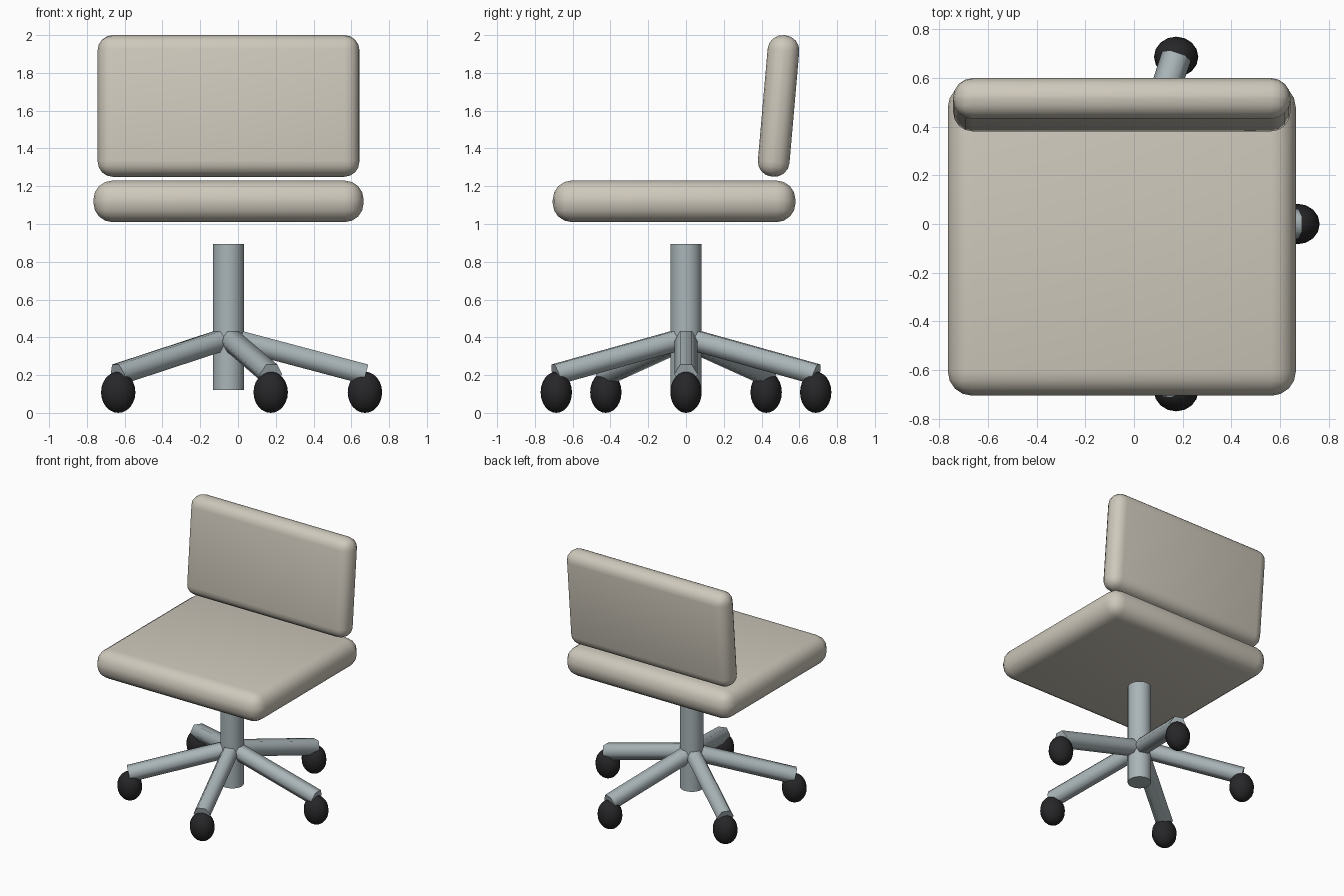
import bpy
from math import sin, cos, radians, pi
from mathutils import Matrix, Vector

if "Cube" in bpy.data.objects:
    bpy.data.objects.remove(bpy.data.objects["Cube"])

CX = -0.05  # swivel axis


def material(name, rgb):
    m = bpy.data.materials.new(name)
    m.diffuse_color = (*rgb, 1)
    m.use_nodes = True
    m.node_tree.nodes["Principled BSDF"].inputs["Base Color"].default_value = m.diffuse_color
    return m


FABRIC = material("fabric", (0.62, 0.58, 0.50))
METAL = material("metal", (0.40, 0.46, 0.48))
RUBBER = material("rubber", (0.02, 0.02, 0.022))


def finish(name, mat, angle=50):
    ob = bpy.context.object
    ob.name = name
    ob.data.materials.append(mat)
    bpy.ops.object.shade_smooth_by_angle(angle=radians(angle))
    return ob


def cushion(name, loc, size, radius, tilt=0):
    bpy.ops.mesh.primitive_cube_add(size=1, location=loc)
    ob = bpy.context.object
    ob.scale = size
    bpy.ops.object.transform_apply(location=False, rotation=False, scale=True)
    bev = ob.modifiers.new("rounding", 'BEVEL')
    bev.width, bev.segments = radius, 4
    bpy.ops.object.modifier_apply(modifier=bev.name)
    ob.rotation_euler.x = radians(tilt)
    finish(name, FABRIC)


# Seat and tilted backrest
cushion("seat", (CX, -0.063, 1.12), (1.43, 1.285, 0.22), 0.1)
cushion("backrest", (CX, 0.49, 1.625), (1.386, 0.168, 0.752), 0.08, -5)

# Central column
bpy.ops.mesh.primitive_cylinder_add(vertices=24, radius=0.083, depth=0.775,
                                    location=(CX, 0, 0.5075))
finish("column", METAL)

# Five-star base: hexagonal arms sloping down to rounded casters
for i in range(5):
    a = i * 2 * pi / 5
    d = Vector((cos(a), sin(a), 0))
    start = Vector((CX, 0, 0.397))
    end = start + d * 0.726 - Vector((0, 0, 0.193))
    axis = (end - start).normalized()
    side = Vector((-sin(a), cos(a), 0))  # hexagon vertices point sideways
    bpy.ops.mesh.primitive_cylinder_add(vertices=6, radius=0.062,
                                        depth=(end - start).length)
    rot = Matrix((side.cross(axis), side, axis)).transposed().to_4x4()
    bpy.context.object.matrix_world = Matrix.Translation((start + end) / 2) @ rot
    finish(f"base_arm_{i + 1}", METAL, 65)

    bpy.ops.mesh.primitive_uv_sphere_add(segments=16, ring_count=12, radius=1,
                                         location=Vector((CX, 0, 0.109)) + d * 0.722)
    bpy.context.object.scale = (0.091, 0.083, 0.109)
    finish(f"caster_{i + 1}", RUBBER)
